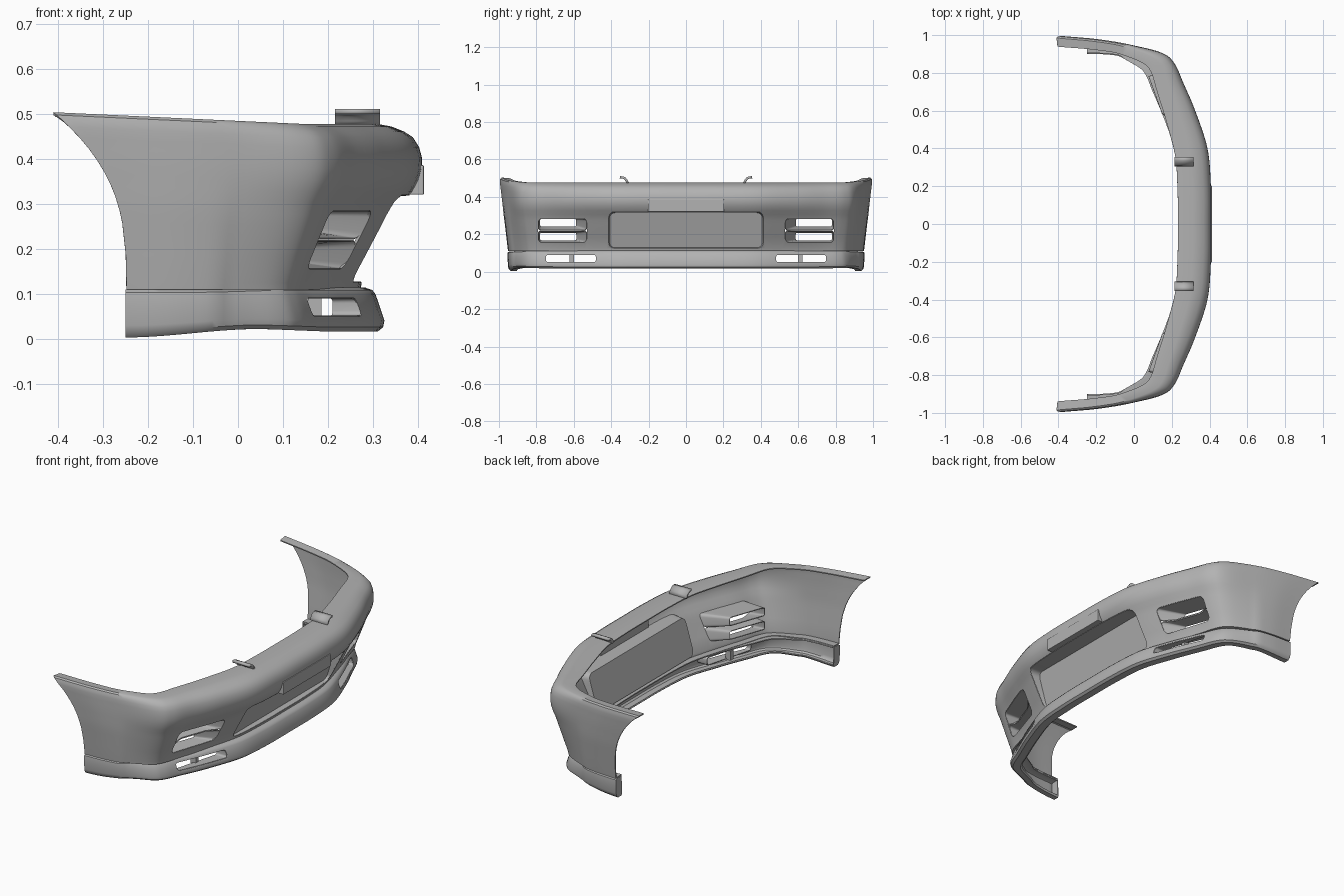
import bpy, bmesh, math
from mathutils import Vector
from mathutils.bvhtree import BVHTree

cube = bpy.data.objects.get("Cube")
if cube:
    bpy.data.objects.remove(cube, do_unlink=True)

GREY = (0.45, 0.45, 0.45, 1)
mat = bpy.data.materials.new("plain_grey")
mat.use_nodes = True
mat.diffuse_color = GREY
mat.node_tree.nodes["Principled BSDF"].inputs["Base Color"].default_value = GREY


def finish(name, bm):
    me = bpy.data.meshes.new(name)
    bm.to_mesh(me)
    bm.free()
    ob = bpy.data.objects.new(name, me)
    bpy.context.collection.objects.link(ob)
    me.materials.append(mat)
    return ob


def select(ob):
    bpy.ops.object.select_all(action='DESELECT')
    ob.select_set(True)
    bpy.context.view_layer.objects.active = ob


def apply_all(ob):
    select(ob)
    for m in list(ob.modifiers):
        bpy.ops.object.modifier_apply(modifier=m.name)


def smooth(ob, angle=35):
    select(ob)
    bpy.ops.object.shade_smooth_by_angle(angle=math.radians(angle))


def thicken(ob, t, offset=-1):
    m = ob.modifiers.new("thickness", 'SOLIDIFY')
    m.thickness, m.offset = t, offset


def mirror_y(ob):
    m = ob.modifiers.new("mirror", 'MIRROR')
    m.use_axis = (False, True, False)


def ease(t):
    t = min(1, max(0, t))
    return t * t * (3 - 2 * t)


def plan_curve(points, n=8):
    """Smooth plan curve from the centre to the wheel arch, mirrored to both sides."""
    pts = [Vector(p) for p in points]
    ext = [Vector((pts[1].x, -pts[1].y))] + pts + [2 * pts[-1] - pts[-2]]
    out = []
    for a, b, c, d in zip(ext, ext[1:], ext[2:], ext[3:]):
        for i in range(n):
            t = i / n
            out.append(.5 * (2 * b + (c - a) * t + (2 * a - 5 * b + 4 * c - d) * t ** 2
                             + (3 * b - a - 3 * c + d) * t ** 3))
    out.append(pts[-1])
    return [Vector((p.x, -p.y)) for p in reversed(out[1:])] + out


outer = plan_curve([(.41, 0), (.408, .2), (.39, .4), (.325, .6), (.265, .74),
                    (.215, .85), (.15, .905), (0, .945), (-.2, .98), (-.41, 1)])
inner = plan_curve([(.23, 0), (.23, .19), (.215, .37), (.17, .545), (.115, .7),
                    (.075, .79), (.02, .825), (-.06, .868), (-.22, .925), (-.41, .97)])


def body_z(f, x, w):
    return .11 + f * (.367 + .047 * max(0, .15 - x))


def lip_z(f, x, w):
    low = .003 + .019 * ease((x + .25) / .3) - .04 * min(.15, max(0, x - .05))
    return low + f * (.109 + .005 * w - low)


def sweep(name, rows, height, arch, front_x, capped=False):
    """Rows are (height fraction, inset at the front, inset at the side)."""
    bm = bmesh.new()
    cols = []
    for p, p_in in zip(outer, inner):
        inward = (p_in - p).normalized()
        w = ease((p.x + .1) / (front_x + .1))
        col = []
        for f, front, flank in rows:
            q = p.copy()
            if p.x < 0:
                q.x = p.x * arch(f) / -.41
                q.y -= math.copysign(.15 * (q.x - p.x), p.y)
            q += inward * (front * w + flank * (1 - w))
            col.append(bm.verts.new((q.x, q.y, height(f, q.x, w))))
        cols.append(col)
    for a, b in zip(cols, cols[1:]):
        for r in range(len(rows) - 1):
            bm.faces.new((a[r], a[r + 1], b[r + 1], b[r]))
    if capped:
        bm.faces.new(list(reversed(cols[0])))
        bm.faces.new(cols[-1])
    tree = BVHTree.FromBMesh(bm)
    ob = finish(name, bm)
    thicken(ob, .006)
    return ob, tree


body, body_tree = sweep("bumper_skin", [
    (.99, .18, .06), (1, .1, .015), (.985, .07, .006), (.955, .042, .002),
    (.92, .022, 0), (.86, .008, 0), (.8, .002, 0), (.73, .001, 0), (.66, .008, .001),
    (.59, .022, .002), (.53, .04, .003), (.45, .057, .005), (.38, .07, .008),
    (.2, .105, .015), (.04, .137, .022), (0, .14, .024), (0, .18, .07)],
    body_z, lambda f: -.248 - .162 * f ** 3, .45)

lip, lip_tree = sweep("lower_lip", [
    (1, .17, .07), (1, .128, .032), (.94, .112, .023), (.85, .105, .022),
    (.65, .098, .022), (.25, .085, .024), (.1, .088, .028), (0, .1, .04),
    (0, .14, .07), (.1, .15, .075)], lip_z, lambda f: -.25, .27, capped=True)


def rounded(y0, y1, z0, z1, r, n=5):
    pts = []
    for k, (cy, cz) in enumerate([(y1 - r, z1 - r), (y0 + r, z1 - r),
                                  (y0 + r, z0 + r), (y1 - r, z0 + r)]):
        for i in range(n + 1):
            a = math.pi / 2 * (k + i / n)
            pts.append((cy + r * math.cos(a), cz + r * math.sin(a)))
    # split the long edges so that the rim follows the curved skin
    out = []
    for a, b in zip(pts, pts[1:] + pts[:1]):
        steps = max(1, round(math.dist(a, b) / .025))
        out += [(a[0] + (b[0] - a[0]) * i / steps, a[1] + (b[1] - a[1]) * i / steps)
                for i in range(steps)]
    return out


def loft(name, front, back, caps=()):
    bm = bmesh.new()
    rings = [[bm.verts.new(p) for p in ring] for ring in (front, back)]
    n = len(front)
    for i in range(n):
        j = (i + 1) % n
        bm.faces.new((rings[0][i], rings[0][j], rings[1][j], rings[1][i]))
    for c in caps:
        bm.faces.new(rings[c])
    bmesh.ops.recalc_face_normals(bm, faces=bm.faces[:])
    return finish(name, bm)


def cut(ob, outline, mirrored=True):
    cutter = loft("cutter", [(.6, *p) for p in outline], [(0, *p) for p in outline], (0, 1))
    cutter.hide_render = True
    if mirrored:
        mirror_y(cutter)
    m = ob.modifiers.new("opening", 'BOOLEAN')
    m.operation, m.solver, m.object = 'DIFFERENCE', 'EXACT', cutter
    apply_all(ob)
    bpy.data.objects.remove(cutter, do_unlink=True)


def duct(name, tree, outline, shrink, back_x, caps=(), sink=lambda y, z: 0, mirrored=True):
    """Recess running from the skin to the back plane; shrink maps (y, z) to the back ring."""
    front, back = [], []
    for y, z in outline:
        hit = tree.ray_cast(Vector((1, y, z)), Vector((-1, 0, 0)))[0]
        front.append(((hit.x if hit else .25) - .002 - sink(y, z), y, z))
        by, bz = shrink(y, z)
        back.append((back_x(by, bz), by, bz))
    ob = loft(name, front, back, caps)
    thicken(ob, .004, 0)
    if mirrored:
        mirror_y(ob)
    apply_all(ob)
    smooth(ob)


def remap(v, a0, a1, b0, b1):
    return b0 + (v - a0) / (a1 - a0) * (b1 - b0)


# Central grille recess with a leaning closed back panel
grille = rounded(-.415, .415, .125, .32, .03)
cut(body, grille, mirrored=False)
duct("grille_recess", body_tree, grille,
     lambda y, z: (y * .985, remap(z, .125, .32, .127, .317)),
     lambda y, z: .24 + .3 * (z - .13), caps=(1,), mirrored=False)

# Paired side intakes sharing a set-back middle bar
cut(body, rounded(.53, .79, .155, .285, .025))


def bar_sink(y, z):
    ends = min(1, max(0, min(y - .53, .79 - y) / .06))
    return .03 * ends * (1 - abs(z - .22) / .065)


for name, z0, z1, b0, b1 in [("upper_intake", .222, .285, .24, .284),
                             ("lower_intake", .155, .218, .166, .21)]:
    duct(name, body_tree, rounded(.53, .79, z0, z1, .014),
         lambda y, z: (remap(y, .53, .79, .585, .782), remap(z, z0, z1, b0, b1)),
         lambda y, z: .15 - .36 * (y - .58), sink=bar_sink)

# Slots in the lower lip
slot = rounded(.48, .75, .05, .091, .012)
cut(lip, slot)
duct("lip_slot", lip_tree, slot, lambda y, z: (y, z),
     lambda y, z: .21 - .27 * (y - .48))

smooth(body)
smooth(lip)


def box(name, lo, hi, bevel=0):
    bm = bmesh.new()
    bmesh.ops.create_cube(bm, size=1)
    for v in bm.verts:
        v.co = [a + (c + .5) * (b - a) for a, b, c in zip(lo, hi, v.co)]
    ob = finish(name, bm)
    if bevel:
        m = ob.modifiers.new("bevel", 'BEVEL')
        m.width, m.segments = bevel, 2
    return ob


# Plate mount, and dividers in the lip slots
box("plate_mount", (.365, -.203, .32), (.413, .203, .386), .003)
mirror_y(box("slot_divider", (.155, .6, .045), (.185, .624, .096)))

# Mounting tabs on the top flange
tab_line = [(.31, .474), (.318, .487), (.326, .498), (.338, .504), (.354, .505)]
bm = bmesh.new()
strip = [[bm.verts.new((x, y, z)) for y, z in tab_line] for x in (.215, .315)]
for i in range(len(tab_line) - 1):
    bm.faces.new((strip[0][i], strip[1][i], strip[1][i + 1], strip[0][i + 1]))
tab = finish("mounting_tab", bm)
thicken(tab, .012, 0)
mirror_y(tab)
smooth(tab)
